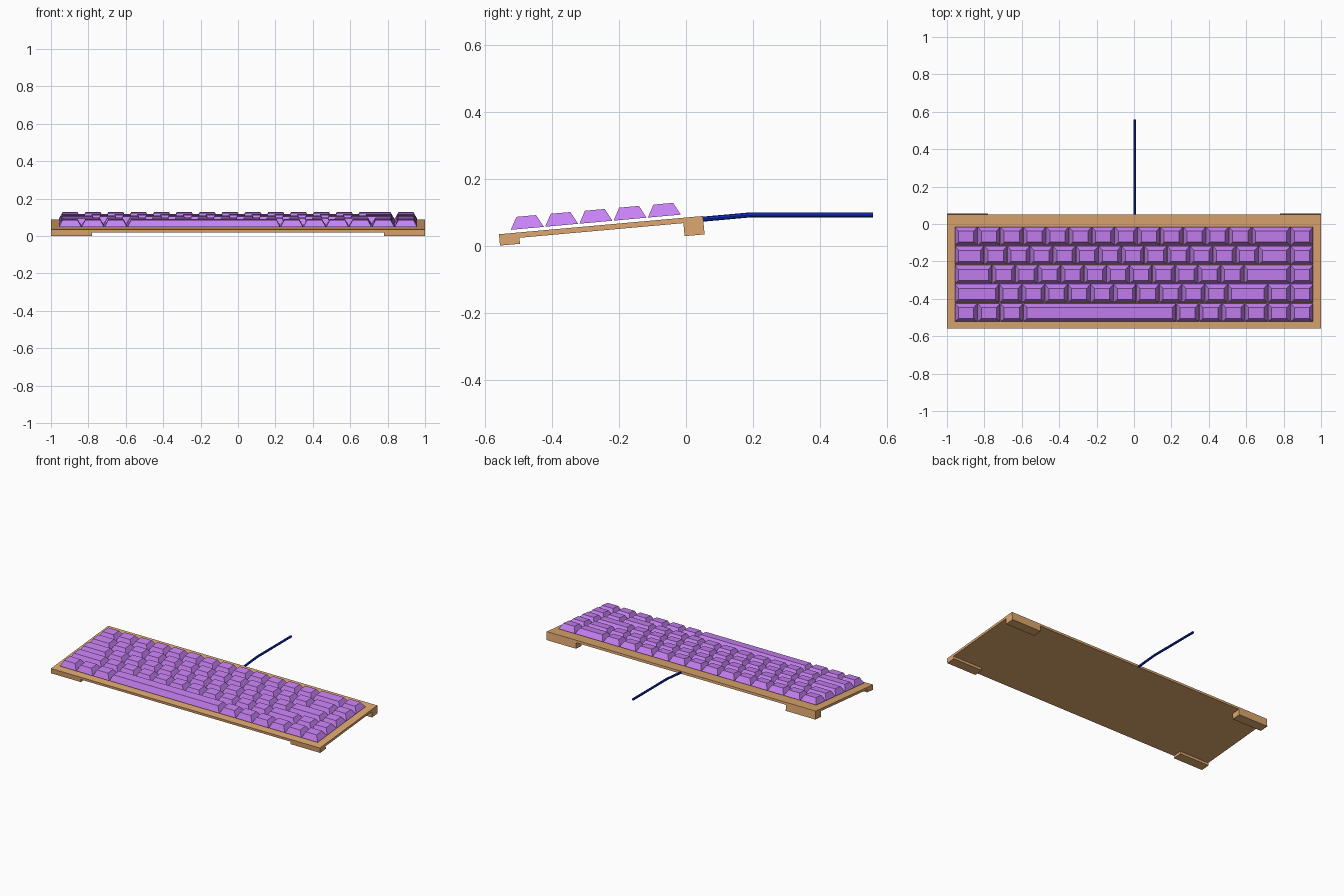
import bpy, bmesh, math
from mathutils import Matrix, Vector

if "Cube" in bpy.data.objects:
    bpy.data.objects.remove(bpy.data.objects["Cube"])

# Everything but the cable is laid out flat, then tilted about the front top edge
TILT = Matrix.Translation((0, -0.558, 0.034)) @ Matrix.Rotation(math.radians(5.1), 4, 'X')


def material(name, color):
    m = bpy.data.materials.new(name)
    m.diffuse_color = (*color, 1)
    m.use_nodes = True
    m.node_tree.nodes["Principled BSDF"].inputs["Base Color"].default_value = m.diffuse_color
    return m


WOOD = material("tan_case", (0.73, 0.39, 0.16))
PURPLE = material("purple_keys", (0.57, 0.22, 0.90))
BLUE = material("blue_cable", (0.005, 0.03, 0.60))


def add_block(bm, x0, x1, y0, y1, z0, z1, inset=0.0):
    """Box whose top is drawn in by inset on every side."""
    geo = bmesh.ops.create_cube(bm, size=1)
    for v in geo["verts"]:
        k = inset if v.co.z > 0 else 0
        v.co = Vector((x1 - k if v.co.x > 0 else x0 + k,
                       y1 - k if v.co.y > 0 else y0 + k,
                       z1 if v.co.z > 0 else z0))


def make_object(name, bm, mat):
    bm.transform(TILT)
    me = bpy.data.meshes.new(name)
    bm.to_mesh(me)
    bm.free()
    me.materials.append(mat)
    ob = bpy.data.objects.new(name, me)
    bpy.context.collection.objects.link(ob)
    return ob


# Base plate
bm = bmesh.new()
add_block(bm, -1, 1, 0, 0.611, -0.016, 0)
make_object("base_plate", bm, WOOD)

# Feet: shallow pair in front, taller pair behind, mirrored left and right
for name, y0, y1, bottom in (("front_foot", 0, 0.06, -0.034),
                             ("rear_foot", 0.551, 0.611, -0.055)):
    for side, x0, x1 in (("left", -1, -0.78), ("right", 0.78, 1)):
        bm = bmesh.new()
        add_block(bm, x0, x1, y0, y1, bottom, -0.016)
        make_object(f"{name}_{side}", bm, WOOD)

# Key rows, front to back; widths in key units
ROWS = [
    [1] * 3 + [6.7] + [1] * 6,
    [1.95] + [1] * 10 + [1.75, 1, 1],
    [1.65] + [1] * 11 + [2.05, 1],
    [1.3] + [1] * 12 + [1.4, 1],
    [1] * 13 + [1.7, 1],
]
LEFT, PITCH_Y, GAP = -0.959, 0.1026, 0.0015
for r, widths in enumerate(ROWS):
    unit = -2 * LEFT / sum(widths)
    bm = bmesh.new()
    x = LEFT
    y = 0.0365 + r * PITCH_Y
    for w in widths:
        add_block(bm, x + GAP / 2, x + w * unit - GAP / 2, y, y + 0.099,
                  0.010, 0.047, inset=0.02)
        x += w * unit
    make_object(f"key_row_{r + 1}", bm, PURPLE)

# Cable leaving the middle of the back edge
cu = bpy.data.curves.new("cable", 'CURVE')
cu.dimensions = '3D'
cu.bevel_depth = 0.0075
cu.bevel_resolution = 2
cu.use_fill_caps = True
sp = cu.splines.new('POLY')
path = [(0.004, 0.04, 0.078), (0.004, 0.195, 0.092), (0.004, 0.558, 0.092)]
sp.points.add(len(path) - 1)
for p, co in zip(sp.points, path):
    p.co = (*co, 1)
sp.use_smooth = False
cu.materials.append(BLUE)
bpy.context.collection.objects.link(bpy.data.objects.new("cable", cu))
